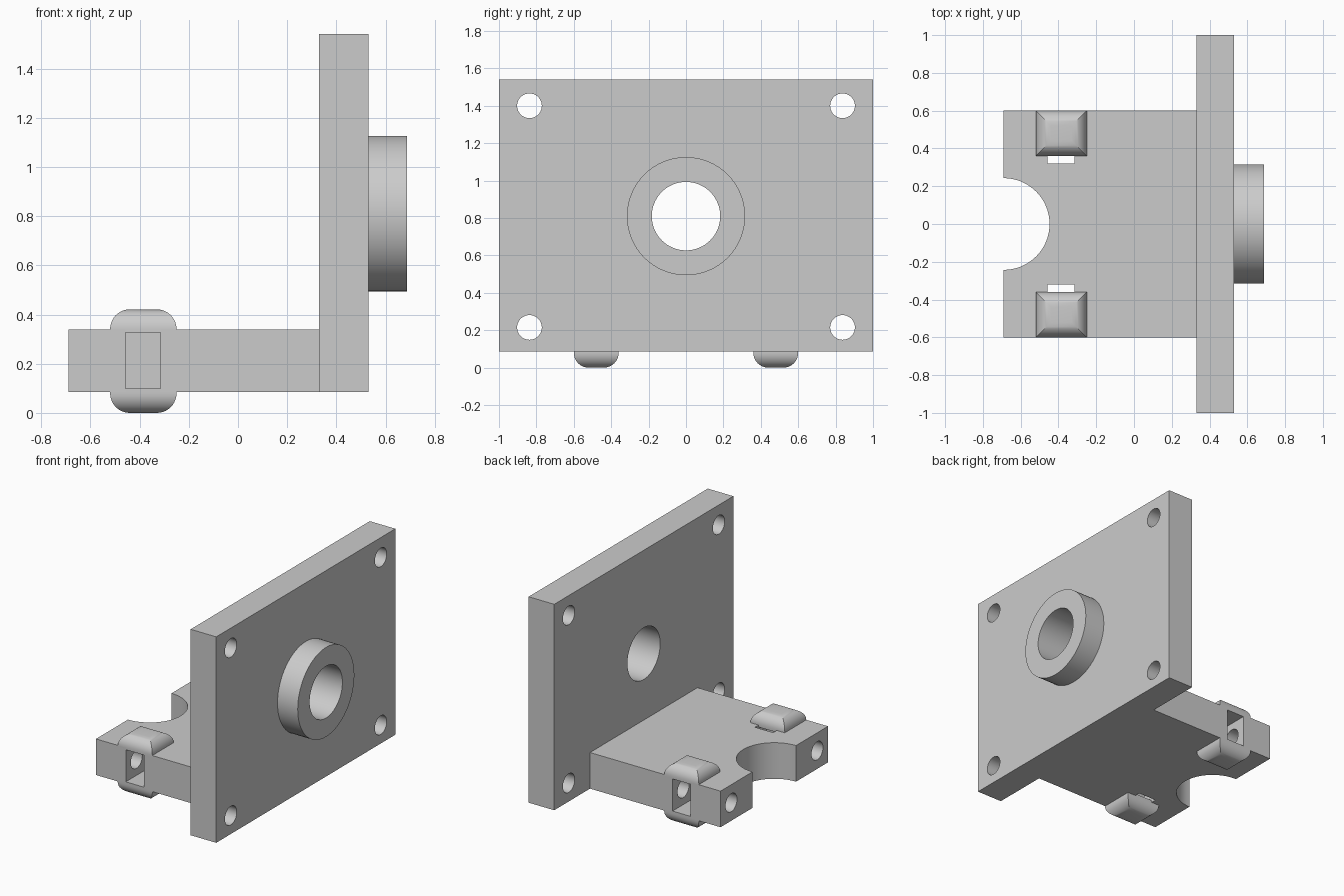
import bpy, bmesh, math
from mathutils import Matrix

if "Cube" in bpy.data.objects:
    bpy.data.objects.remove(bpy.data.objects["Cube"], do_unlink=True)

grey = bpy.data.materials.new("matte_grey")
grey.use_nodes = True
grey.diffuse_color = (0.6, 0.6, 0.6, 1)
grey.node_tree.nodes["Principled BSDF"].inputs["Base Color"].default_value = (0.6, 0.6, 0.6, 1)


def finish(bm, name):
    bmesh.ops.recalc_face_normals(bm, faces=bm.faces)
    mesh = bpy.data.meshes.new(name)
    bm.to_mesh(mesh)
    bm.free()
    mesh.materials.append(grey)
    ob = bpy.data.objects.new(name, mesh)
    bpy.context.scene.collection.objects.link(ob)
    return ob


def box(name, x, y, z):
    bm = bmesh.new()
    bmesh.ops.create_cube(bm, size=1)
    for v in bm.verts:
        v.co = [(a + b) / 2 + c * (b - a) for (a, b), c in zip((x, y, z), v.co)]
    return finish(bm, name)


def rod(name, axis, centre, radius, start, end):
    """Cylinder along x or z; centre gives the other two coordinates."""
    bm = bmesh.new()
    bmesh.ops.create_cone(bm, cap_ends=True, segments=64, radius1=radius,
                          radius2=radius, depth=end - start)
    mid = (start + end) / 2
    if axis == "X":
        m = Matrix.Translation((mid, *centre)) @ Matrix.Rotation(math.pi / 2, 4, "Y")
    else:
        m = Matrix.Translation((*centre, mid))
    bmesh.ops.transform(bm, matrix=m, verts=bm.verts)
    return finish(bm, name)


def smooth(ob):
    bpy.ops.object.select_all(action="DESELECT")
    ob.select_set(True)
    bpy.context.view_layer.objects.active = ob
    bpy.ops.object.shade_smooth_by_angle(angle=math.radians(30))


def cut(ob, cutters):
    bpy.context.view_layer.objects.active = ob
    for c in cutters:
        c.hide_render = True
        mod = ob.modifiers.new("cut", "BOOLEAN")
        mod.operation = "DIFFERENCE"
        mod.solver = "EXACT"
        mod.object = c
        bpy.ops.object.modifier_apply(modifier=mod.name)
        bpy.data.objects.remove(c, do_unlink=True)
    smooth(ob)


def pad(name, x, y, root, tip):
    """Block with a rounded edge at its tip and mitred corners."""
    r = 0.08
    sign = 1 if tip > root else -1
    rings = [(0, root)]
    for i in range(11):
        t = math.pi / 2 * i / 10
        rings.append((r * (1 - math.cos(t)), tip - sign * r * (1 - math.sin(t))))
    bm = bmesh.new()
    loops = []
    for d, z in rings:
        x0, x1, y0, y1 = x[0] + d, x[1] - d, y[0] + d, y[1] - d
        loops.append([bm.verts.new((a, b, z)) for a, b in
                      ((x0, y0), (x1, y0), (x1, y1), (x0, y1))])
    for lo, hi in zip(loops, loops[1:]):
        for i in range(4):
            j = (i + 1) % 4
            bm.faces.new((lo[i], lo[j], hi[j], hi[i]))
    bm.faces.new(loops[0])
    bm.faces.new(loops[-1])
    smooth(finish(bm, name))


BORE = (0, 0.81)

# Upright plate with central bore and corner screw holes
plate = box("mounting_plate", (0.33, 0.53), (-1, 1), (0.085, 1.54))
cut(plate, [rod("bore", "X", BORE, 0.183, 0.2, 0.7)] +
    [rod("screw_hole", "X", (y, z), 0.066, 0.2, 0.7)
     for y in (-0.837, 0.837) for z in (0.215, 1.4)])

# Raised collar around the bore
collar = rod("collar", "X", BORE, 0.316, 0.53, 0.688)
cut(collar, [rod("bore", "X", BORE, 0.183, 0.4, 0.8)])

# Arm with a round notch, nut slots and bolt holes
arm = box("arm", (-0.69, 0.33), (-0.6, 0.6), (0.085, 0.34))
cutters = [rod("notch", "Z", (-0.69, 0), 0.243, -0.1, 0.6)]
for s in (-1, 1):
    cutters.append(box("slot", (-0.457, -0.315), sorted((s * 0.32, s * 0.7)), (-0.1, 0.6)))
    cutters.append(rod("bolt_hole", "X", (s * 0.48, 0.213), 0.064, -0.8, -0.15))
cut(arm, cutters)

# Rounded pads that close the slots above and below
for side, s in (("left", 1), ("right", -1)):
    y = sorted((s * 0.36, s * 0.6))
    pad("upper_pad_" + side, (-0.52, -0.25), y, 0.326, 0.421)
    pad("lower_pad_" + side, (-0.52, -0.25), y, 0.099, 0.0)
